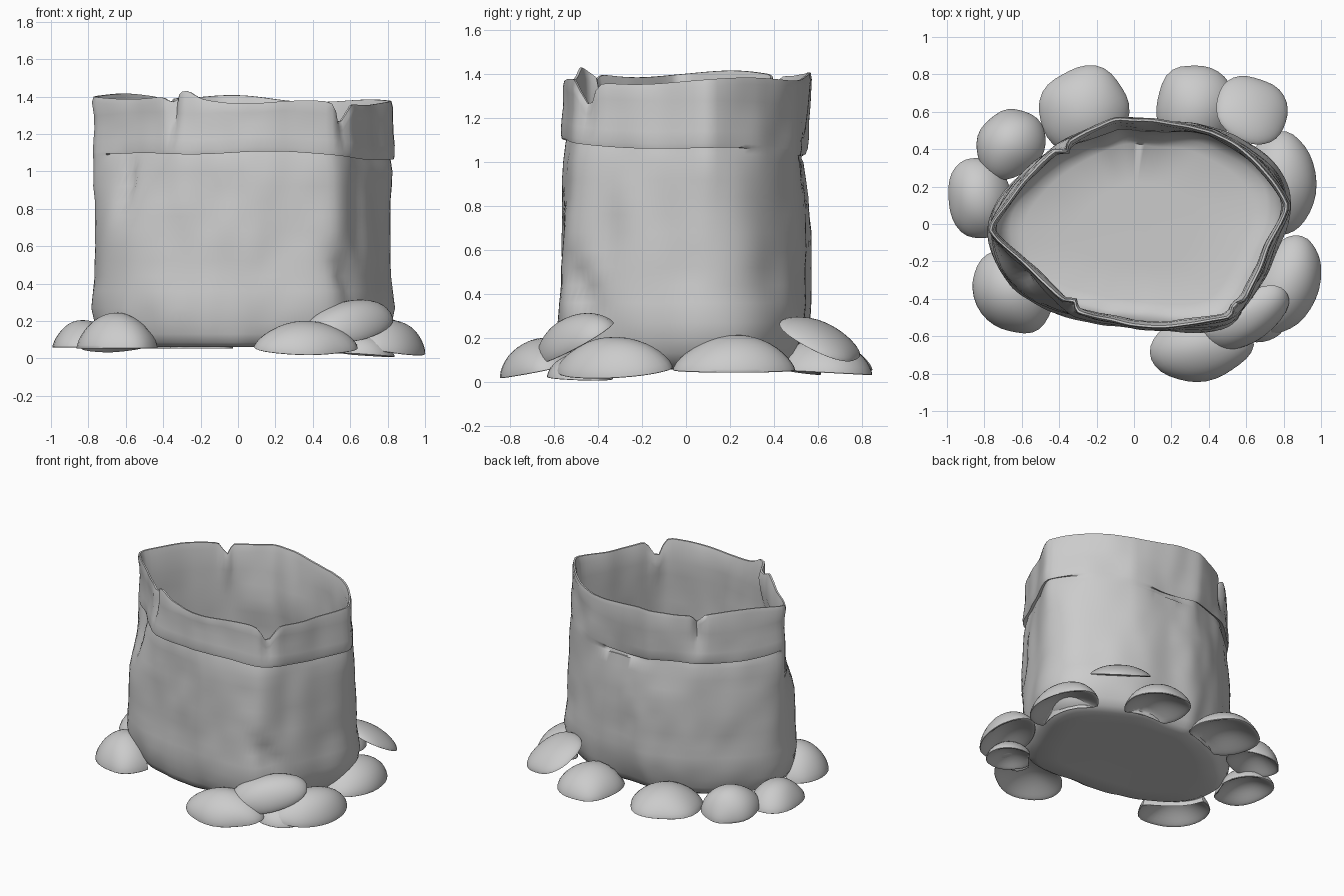
import bpy, bmesh, math
from mathutils import Vector, Euler, noise

if "Cube" in bpy.data.objects:
    bpy.data.objects.remove(bpy.data.objects["Cube"])

N = 144  # samples around the sack

# Outlines of the sack seen from above
RIM = [(-.77, -.03), (-.53, -.26), (-.30, -.47), (.08, -.55), (.5, -.5), (.6, -.40), (.72, -.12),
       (.82, .1), (.66, .33), (.42, .50), (.15, .54), (-.1, .56), (-.4, .42), (-.62, .2)]
BODY = [(-.77, -.03), (-.70, -.27), (-.45, -.45), (0, -.55), (.42, -.56), (.6, -.45), (.75, -.15),
        (.82, .1), (.73, .32), (.42, .51), (.15, .55), (-.1, .56), (-.45, .39), (-.68, .17)]


def radii(points, tension):
    """Radius at N even angles of a closed spline through the points."""
    dense, n = [], len(points)
    P = [Vector(p) for p in points]
    for i in range(n):
        a, b, c, d = (P[(i + k) % n] for k in (-1, 0, 1, 2))
        m0, m1 = (c - a) * tension, (d - b) * tension
        for s in range(12):
            t = s / 12
            dense.append(b * (2*t**3 - 3*t*t + 1) + m0 * (t**3 - 2*t*t + t)
                         + c * (3*t*t - 2*t**3) + m1 * (t**3 - t*t))
    polar = sorted((math.atan2(p.y, p.x) % math.tau, p.length) for p in dense)
    polar = [(polar[-1][0] - math.tau, polar[-1][1])] + polar + [(polar[0][0] + math.tau, polar[0][1])]
    out, j = [], 0
    for i in range(N):
        ang = math.tau * i / N
        while polar[j + 1][0] < ang:
            j += 1
        (a0, r0), (a1, r1) = polar[j], polar[j + 1]
        out.append(r0 + (r1 - r0) * (ang - a0) / max(a1 - a0, 1e-6))
    return out


def bump(ang, centre, width):
    d = (ang - math.radians(centre) + math.pi) % math.tau - math.pi
    return math.exp(-(d / math.radians(width)) ** 2)


def make_object(name, bm, angle):
    bmesh.ops.recalc_face_normals(bm, faces=bm.faces)
    me = bpy.data.meshes.new(name)
    bm.to_mesh(me)
    bm.free()
    ob = bpy.data.objects.new(name, me)
    bpy.context.collection.objects.link(ob)
    bpy.ops.object.select_all(action='DESELECT')
    ob.select_set(True)
    bpy.context.view_layer.objects.active = ob
    bpy.ops.object.shade_smooth_by_angle(angle=math.radians(angle))
    return ob


# Sack: rings from the bottom, up the outside, over the cuff and rim, down the inside
rim_r, body_r = radii(RIM, .25), radii(BODY, .5)


def cuff_amount(ang):
    return 1 - min(1, 1.2 * max(bump(ang, 40, 27), bump(ang, 185, 8)))


def rim_z(ang):
    z = 1.385 + .02 * math.cos(ang - 2.6) + .012 * math.sin(5 * ang)
    z += .035 * bump(ang, 240, 6) - .03 * bump(ang, 230, 4)     # front left tear
    z -= .11 * bump(ang, 321, 4)                                # front right notch
    z -= .06 * bump(ang, 133, 3)                                # back left notch
    return z


def cuff_z(ang):
    return 1.075 + .035 * math.cos(ang - math.radians(260)) + .01 * math.sin(4 * ang)


# kind, height, radial factor, radial offset
RINGS = [('z', .065, .3, 0), ('z', .06, .65, 0), ('z', .06, .86, 0), ('z', .085, .93, 0),
         ('z', .13, .97, 0), ('z', .19, .995, 0), ('z', .27, 1.01, .005), ('z', .36, 1.005, .003)]
RINGS += [('z', z / 100, 1, 0) for z in range(44, 101, 8)]
RINGS += [('c', -.03, 1, -.008), ('c', .012, 1, -.017), ('c', -.008, 1, .010), ('c', .015, 1, .016),
          ('c', .07, 1, .016), ('c', .14, 1, .01), ('c', .21, 1, .01),
          ('r', -.03, 1, .01), ('r', 0, 1, .004), ('r', -.001, 1, -.008), ('r', -.05, 1, -.022)]
RINGS += [('z', z / 100, 1, -.028) for z in range(122, 31, -10)]
RINGS += [('z', .22, .985, -.028), ('z', .15, .95, -.028), ('z', .115, .9, -.028),
          ('z', .095, .8, -.028), ('z', .09, .4, 0)]

bm = bmesh.new()
rings = []
for kind, h, f, off in RINGS:
    ring = []
    for i in range(N):
        a = math.tau * i / N
        amt = cuff_amount(a)
        z, off_a = h, off
        if kind == 'c':
            # the overlap flattens out where the cuff fades
            start = {.012: -.012, -.008: .004}.get(h, h)
            z += cuff_z(a) + (start - h) * (1 - amt)
            off_a = off * amt
            if z > 1.2:
                z = min(z, rim_z(a) - .05 - (.21 - h) * .3)
        elif kind == 'r':
            z += rim_z(a)
        elif off < -.02 and z > 1.15:
            z = min(z, rim_z(a) - .09)
        t = min(1, max(0, (z - .55) / .7))
        t = t * t * (3 - 2 * t)
        r = (body_r[i] * (1 - t) + rim_r[i] * t) * f + off_a
        # soft dents, plus longer creases and tucked folds below the notches
        if f > .8:
            x, y = math.cos(a), math.sin(a)
            r += .014 * noise.noise((x * 2.2, y * 2.2, z * 2.3))
            r += .010 * noise.noise((x * 4, y * 4, z * 7 + 9))
            low = math.exp(-((z - .95) / .12) ** 2)
            r -= .035 * bump(a, 203 + (1 - z) * 25, 4) * low
            r -= .04 * bump(a, 322 + (z - .4) * -60, 5) * math.exp(-((z - .42) / .12) ** 2)
            r -= .02 * bump(a, 330, 8) * math.exp(-((z - .75) / .25) ** 2)
            r -= .03 * bump(a, 90, 35) * (math.exp(-((z - 1.02) / .15) ** 2)
                                          + 1.3 * math.exp(-((z - .12) / .2) ** 2))
            top = min(1, max(0, (z - 1.1) / .2))
            r -= top * (.04 * bump(a, 321, 3) + .035 * bump(a, 232, 3) + .045 * bump(a, 133, 3))
        ring.append(bm.verts.new((r * math.cos(a), r * math.sin(a), z)))
    rings.append(ring)
for lo, hi in zip(rings, rings[1:]):
    for i in range(N):
        j = (i + 1) % N
        bm.faces.new((lo[i], lo[j], hi[j], hi[i]))
for ring in (rings[0], rings[-1]):
    c = bm.verts.new((0, 0, ring[0].co.z))
    for i in range(N):
        bm.faces.new((ring[i], ring[(i + 1) % N], c))
make_object("open_sack", bm, 50)


# Stones: domed pebbles with a thin edge and a hollow underside, pressed against the sack
def stone(name, loc, size, tilt=(0, 0, 0), seed=0):
    bm = bmesh.new()
    bmesh.ops.create_uvsphere(bm, u_segments=32, v_segments=20, radius=1)
    rot = Euler([math.radians(v) for v in tilt]).to_matrix()
    for v in bm.verts:
        p = v.co.copy()
        rr = min(1, p.x * p.x + p.y * p.y)
        if p.z < -.001:
            p.z = p.z * .15 + .65 * (1 - rr) ** 1.2
        else:
            p.z = abs(p.z) ** 1.35
        k = 1 + .12 * noise.noise((v.co.x + seed * 7.3, v.co.y, seed))
        q = rot @ Vector((p.x * size[0] * k, p.y * size[1] * k, p.z * size[2])) + Vector(loc)
        wall = body_r[round(math.atan2(q.y, q.x) / math.tau * N) % N]
        wall *= 1 - .05 * max(0, min(1, (.2 - q.z) / .12))
        wall -= .015 + .03 * bump(math.atan2(q.y, q.x), 90, 35)
        s = max(1, wall / q.xy.length)
        v.co = (q.x * s, q.y * s, q.z)
    make_object(name, bm, 50)


STONES = [
    ("left", (-.83, .14, .06), (.17, .22, .145), (0, 0, 10)),
    ("left_back", (-.66, .43, .07), (.18, .20, .16), (-8, -8, -25)),
    ("back_left", (-.26, .60, .055), (.24, .245, .14), (0, 0, 10)),
    ("back_right", (.33, .62, .045), (.21, .23, .15), (-3, 0, 0)),
    ("back_right_leaning", (.63, .61, .19), (.20, .20, .07), (-28, 8, -20)),
    ("right_back", (.78, .22, .055), (.19, .28, .16), (0, 3, 0)),
    ("right_front", (.81, -.33, .055), (.18, .28, .15), (0, 12, -25)),
    ("left_front", (-.65, -.36, .055), (.20, .24, .19), (0, 0, 35)),
    ("front", (.36, -.65, .06), (.27, .19, .14), (12, 0, 8)),
    ("front_right_leaning", (.60, -.50, .18), (.26, .15, .12), (30, -14, 35)),
]
for i, (name, loc, size, tilt) in enumerate(STONES):
    stone("stone_" + name, loc, size, tilt, i + 1)

# Low lip of the stone pushed under the front right corner
stone("stone_front_corner", (.67, -.48, .02), (.17, .15, .11), (0, 4, 20), 14)
